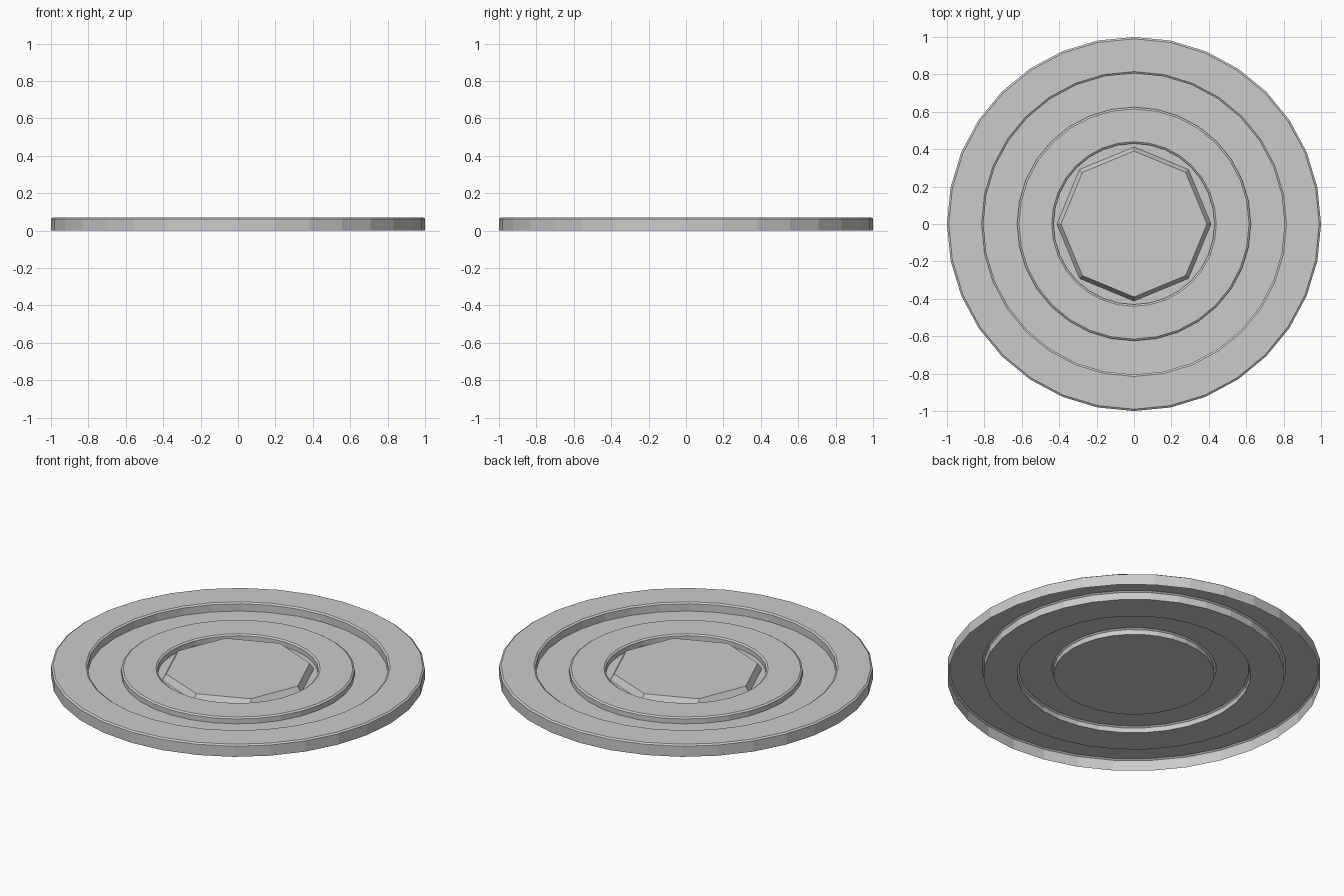
import bpy, bmesh
from math import cos, sin, tau

if "Cube" in bpy.data.objects:
    bpy.data.objects.remove(bpy.data.objects["Cube"])


def lathe(name, profile, sides, bottom=False):
    """Revolve a (radius, height) profile; closes the last loop, and optionally the first."""
    bm = bmesh.new()
    loops = [[bm.verts.new((r * cos(tau * i / sides), r * sin(tau * i / sides), z))
              for i in range(sides)] for r, z in profile]
    for a, b in zip(loops, loops[1:]):
        for i in range(sides):
            j = (i + 1) % sides
            bm.faces.new((a[i], a[j], b[j], b[i]))
    bm.faces.new(loops[-1])
    if bottom:
        bm.faces.new(loops[0][::-1])
    mesh = bpy.data.meshes.new(name)
    bm.to_mesh(mesh)
    bm.free()
    obj = bpy.data.objects.new(name, mesh)
    bpy.context.collection.objects.link(obj)
    return obj


FLOOR, RING, RIM = 0.02, 0.056, 0.07

# Stepped plate: a thin pressed shell, open underneath
lathe("stepped_plate", [
    (1.0, 0), (1.0, 0.063), (0.99, RIM),           # outer rim
    (0.815, RIM), (0.805, 0.063), (0.805, FLOOR),  # down to the channel
    (0.625, FLOOR), (0.625, 0.049), (0.615, RING), # inner ring
    (0.44, RING), (0.43, 0.049), (0.43, FLOOR),    # centre well
], 32)

# Raised eight-sided centre boss with sloping sides
lathe("centre_boss", [(0.412, FLOOR), (0.39, RING)], 8, bottom=True)
